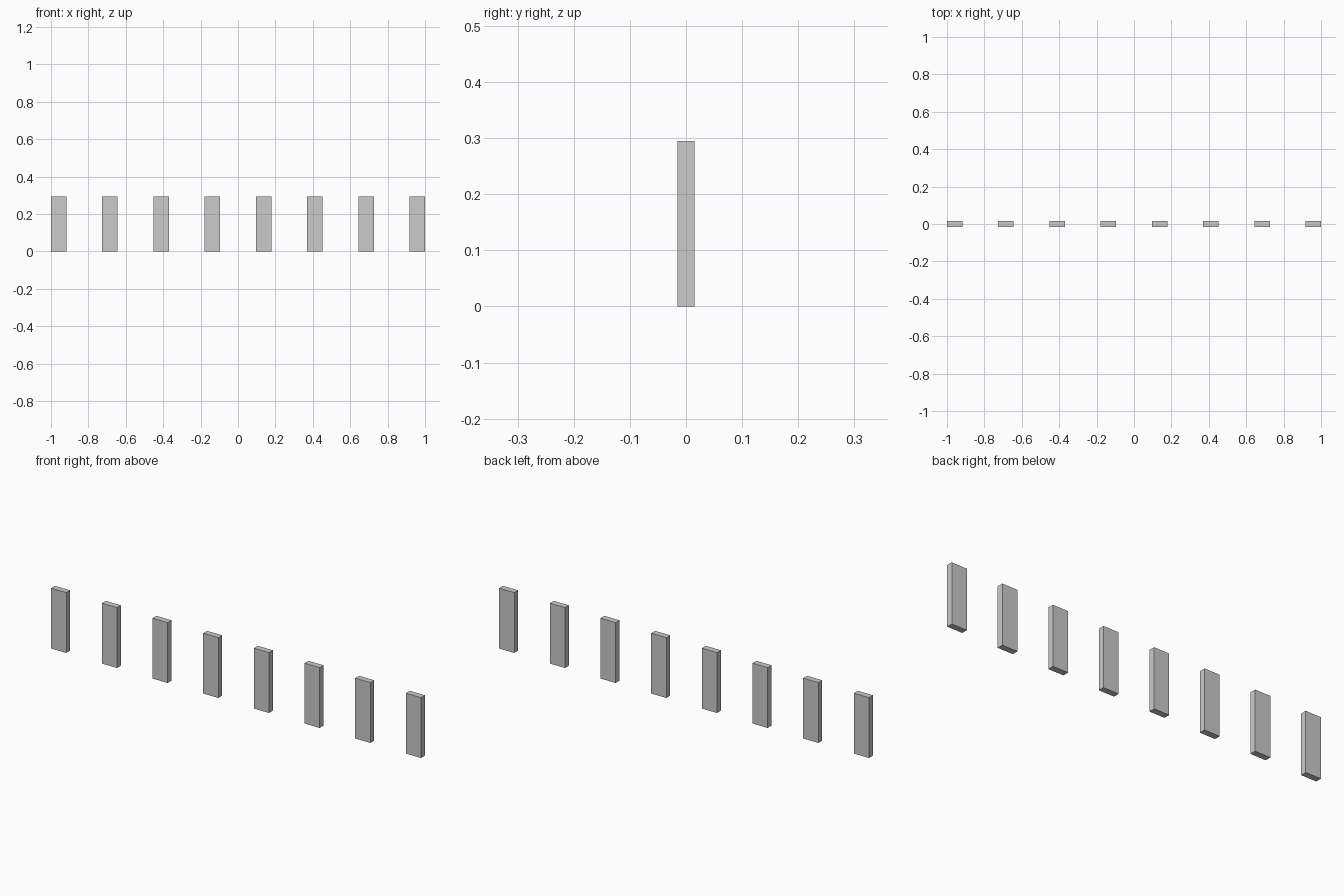
import bpy

if "Cube" in bpy.data.objects:
    bpy.data.objects.remove(bpy.data.objects["Cube"])

COUNT = 8
WIDTH, DEPTH, HEIGHT = 0.082, 0.03, 0.295
SPACING = (2.0 - WIDTH) / (COUNT - 1)


def add_box(name, size, location):
    bpy.ops.mesh.primitive_cube_add(size=1, location=location)
    obj = bpy.context.object
    obj.name = name
    obj.scale = size
    bpy.ops.object.transform_apply(location=False, rotation=False, scale=True)
    return obj


# Row of evenly spaced upright slats
for i in range(COUNT):
    x = -1.0 + WIDTH / 2 + i * SPACING
    add_box(f"slat_{i + 1}", (WIDTH, DEPTH, HEIGHT), (x, 0, HEIGHT / 2))
